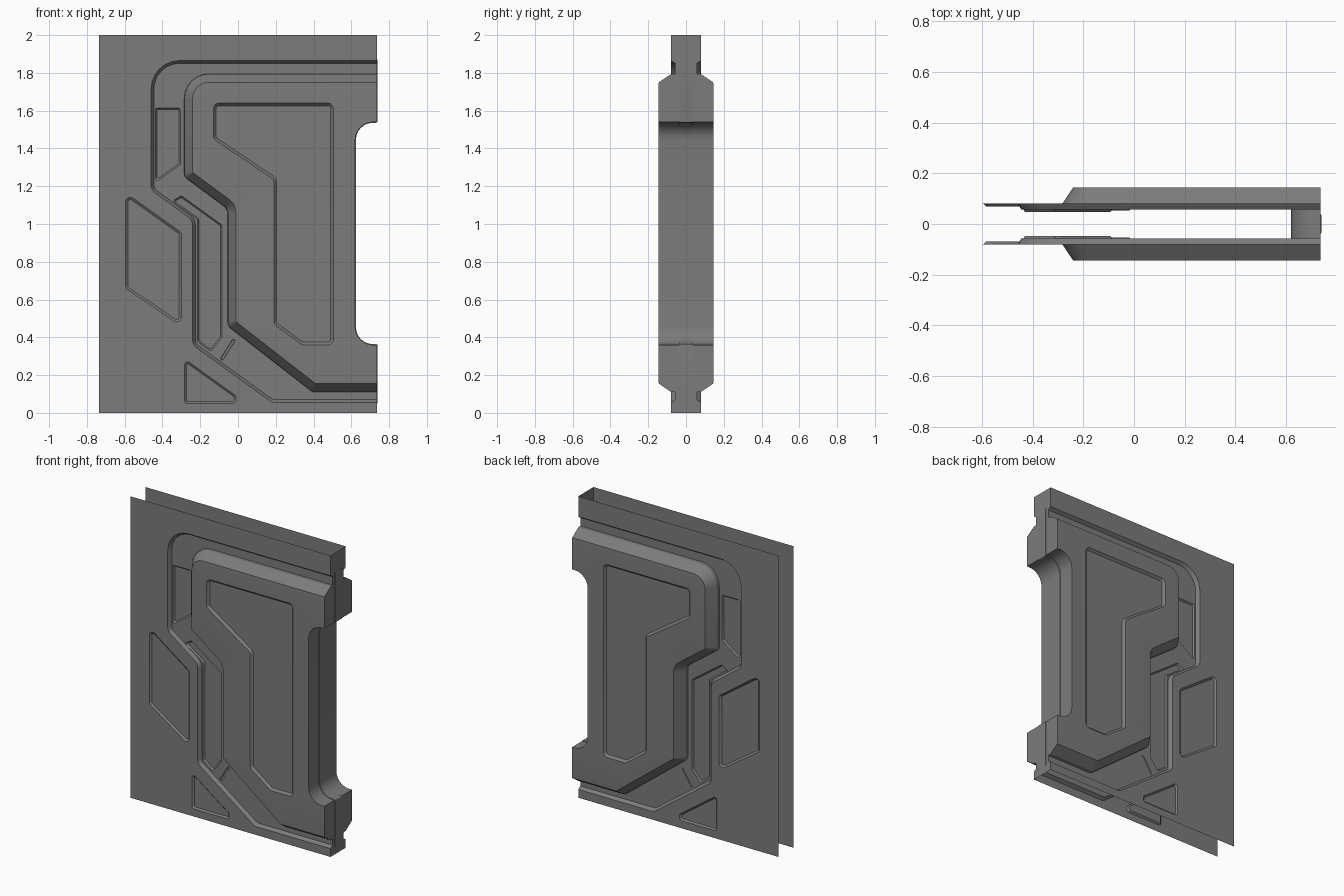
import bpy, bmesh, math
from mathutils import Vector

if "Cube" in bpy.data.objects:
    bpy.data.objects.remove(bpy.data.objects["Cube"], do_unlink=True)

W, H = 0.735, 2.0                      # half width and height
SHEET, FLOOR, TOP = 0.08, 0.058, 0.145  # half depths of the three levels

metal = bpy.data.materials.new("dark_grey_metal")
metal.use_nodes = True
metal.diffuse_color = (0.2, 0.2, 0.2, 1)
metal.node_tree.nodes["Principled BSDF"].inputs["Base Color"].default_value = (0.2, 0.2, 0.2, 1)


def outline(corners, d=0.0, closed=False, steps=6):
    """Offset a path of (x, z, radius) corners to its left by d and round it."""
    n = len(corners)
    p = [Vector(c[:2]) for c in corners]
    segs = [(p[(i + 1) % n] - p[i]).normalized() for i in range(n)]
    left = [Vector((-s.y, s.x)) for s in segs]
    moved, radii = [], []
    for i in range(n):
        if not closed and i in (0, n - 1):
            moved.append(p[i] + left[0 if i == 0 else n - 2] * d)
            radii.append(0)
            continue
        a, b = left[i - 1], left[i]
        moved.append(p[i] + (a + b) * (d / (1 + a.dot(b))))
        turn = 1 if segs[i - 1].cross(segs[i]) > 0 else -1
        radii.append(max(corners[i][2] - turn * d, 0.008))
    result = []
    for i, r in enumerate(radii):
        if r == 0:
            result.append(moved[i])
            continue
        d1 = (moved[i - 1] - moved[i]).normalized()
        d2 = (moved[(i + 1) % n] - moved[i]).normalized()
        half = d1.angle(d2) / 2
        centre = moved[i] + (d1 + d2).normalized() * (r / math.sin(half))
        reach = r / math.tan(half)
        u = moved[i] + d1 * reach - centre
        v = moved[i] + d2 * reach - centre
        sweep = math.pi - 2 * half
        for k in range(steps + 1):
            t = k / steps
            result.append(centre + (u * math.sin((1 - t) * sweep)
                                    + v * math.sin(t * sweep)) / math.sin(sweep))
    return result


def ring(bm, pts, depth):
    return [bm.verts.new((q[0], -depth, q[1])) for q in pts]


def loft(bm, a, b, closed=False):
    n = len(a)
    for i in range(n if closed else n - 1):
        j = (i + 1) % n
        bm.faces.new((a[i], a[j], b[j], b[i]))


def fill(bm, loops, depth):
    """Flat face bounded by the first loop, with the others as holes."""
    edges = []
    for pts in loops:
        vs = ring(bm, pts, depth)
        edges += [bm.edges.new((vs[i - 1], vs[i])) for i in range(len(vs))]
    bmesh.ops.triangle_fill(bm, edges=edges, use_beauty=True, normal=(0, -1, 0))


def pocket(bm, corners, radius, depth, sink, wall):
    """Sunken pocket; returns its rim so the face around it can be cut."""
    cs = [(x, z, radius) for x, z in corners]
    rim, base = outline(cs, 0, True), outline(cs, wall, True)
    loft(bm, ring(bm, rim, depth), ring(bm, base, depth - sink), True)
    fill(bm, [base], depth - sink)
    return rim


def steps_of(bm, corners, levels):
    rings = [ring(bm, outline(corners, d), y) for d, y in levels]
    for a, b in zip(rings, rings[1:]):
        loft(bm, a, b)


def finish(bm, name, face_front=True):
    """Make the object and mirror it to the rear side."""
    bmesh.ops.remove_doubles(bm, verts=bm.verts, dist=1e-5)
    if face_front:
        bm.normal_update()
        bmesh.ops.reverse_faces(bm, faces=[f for f in bm.faces if f.normal.y > 0])
    me = bpy.data.meshes.new(name)
    bm.to_mesh(me)
    bm.free()
    me.materials.append(metal)
    ob = bpy.data.objects.new(name, me)
    bpy.context.collection.objects.link(ob)
    mirror = ob.modifiers.new("rear_side", 'MIRROR')
    mirror.use_axis = (False, True, False)
    bpy.ops.object.select_all(action='DESELECT')
    ob.select_set(True)
    bpy.context.view_layer.objects.active = ob
    bpy.ops.object.shade_smooth_by_angle(angle=math.radians(25))


# Main contours, running from the upper right edge round to the lower right
recess = [(W, 1.865, 0), (-0.46, 1.865, 0.15), (-0.46, 1.18, 0.05), (-0.24, 1.02, 0.06),
          (-0.24, 0.36, 0.05), (0.18, 0.055, 0.05), (W, 0.055, 0)]
raised = [(W, 1.795, 0), (-0.285, 1.795, 0.13), (-0.285, 1.25, 0.04), (-0.055, 1.08, 0.05),
          (-0.055, 0.46, 0.05), (0.395, 0.11, 0.03), (W, 0.11, 0)]
notch = [(W, 0.36, 0), (0.62, 0.36, 0.095), (0.62, 1.54, 0.095), (W, 1.54, 0)]
recess_levels = [(0, SHEET), (0.015, FLOOR)]
raised_levels = [(0, FLOOR), (0.002, SHEET), (0.045, TOP - 0.001), (0.055, TOP)]

# Outer sheet with a slanted pocket and a triangular pocket
bm = bmesh.new()
slanted = pocket(bm, [(-0.595, 1.165), (-0.595, 0.66), (-0.3, 0.46), (-0.3, 0.955)],
                 0.025, SHEET, 0.01, 0.012)
triangle = pocket(bm, [(-0.282, 0.285), (-0.282, 0.05), (-0.01, 0.05), (-0.01, 0.09)],
                  0.015, SHEET, 0.01, 0.01)
border = [(W, H), (-W, H), (-W, 0), (W, 0)] + outline(recess)[::-1]
fill(bm, [border, slanted, triangle], SHEET)
finish(bm, "outer_sheet")

# Recessed band with sunken plates and a groove
bm = bmesh.new()
steps_of(bm, recess, recess_levels)
plates = [
    pocket(bm, [(-0.438, 1.615), (-0.438, 1.22), (-0.305, 1.315), (-0.305, 1.615)],
           0.012, FLOOR, 0.01, 0.008),
    pocket(bm, [(-0.35, 1.12), (-0.215, 1.025), (-0.215, 0.38), (-0.145, 0.325),
                (-0.085, 0.4), (-0.085, 0.995), (-0.3, 1.15)], 0.012, FLOOR, 0.01, 0.008),
    pocket(bm, [(-0.095, 0.285), (-0.08, 0.278), (-0.012, 0.385), (-0.027, 0.392)],
           0.002, FLOOR, 0.005, 0.002)]
fill(bm, [outline(recess, 0.015) + outline(raised)[::-1]] + plates, FLOOR)
finish(bm, "recessed_band")

# Raised panel with bevelled border and sunken centre
bm = bmesh.new()
steps_of(bm, raised, raised_levels)
centre = pocket(bm, [(-0.13, 1.64), (-0.13, 1.45), (0.19, 1.235), (0.19, 0.47),
                     (0.34, 0.36), (0.505, 0.36), (0.505, 1.64)], 0.03, TOP, 0.015, 0.014)
fill(bm, [outline(raised, 0.055) + outline(notch), centre], TOP)
finish(bm, "raised_panel")

# Closing edge: notch wall plus upper and lower end caps
bm = bmesh.new()
loft(bm, ring(bm, outline(notch), 0), ring(bm, outline(notch), TOP))
for end, recess_z, raised_z, notch_z, sign in ((H, 1.865, 1.795, 1.54, -1),
                                                (0, 0.055, 0.11, 0.36, 1)):
    side = [(0, end), (SHEET, end)]
    side += [(y, recess_z + sign * d) for d, y in recess_levels]
    side += [(y, raised_z + sign * d) for d, y in raised_levels]
    side += [(TOP, notch_z), (0, notch_z)]
    vs = [bm.verts.new((W, -y, z)) for y, z in side]
    bm.faces.new(vs if sign < 0 else vs[::-1])
finish(bm, "closing_edge", False)

# Thin seal strip along the closing edge, following the notch
bm = bmesh.new()
track = [(W, 0.05, 0)] + [(x, z, r or 0.004) for x, z, r in notch] + [(W, 1.87, 0)]
base, face = outline(track), outline(track, -0.004)
loft(bm, ring(bm, face, 0), ring(bm, face, 0.036))
loft(bm, ring(bm, face, 0.036), ring(bm, base, 0.038))
finish(bm, "seal_strip", False)
